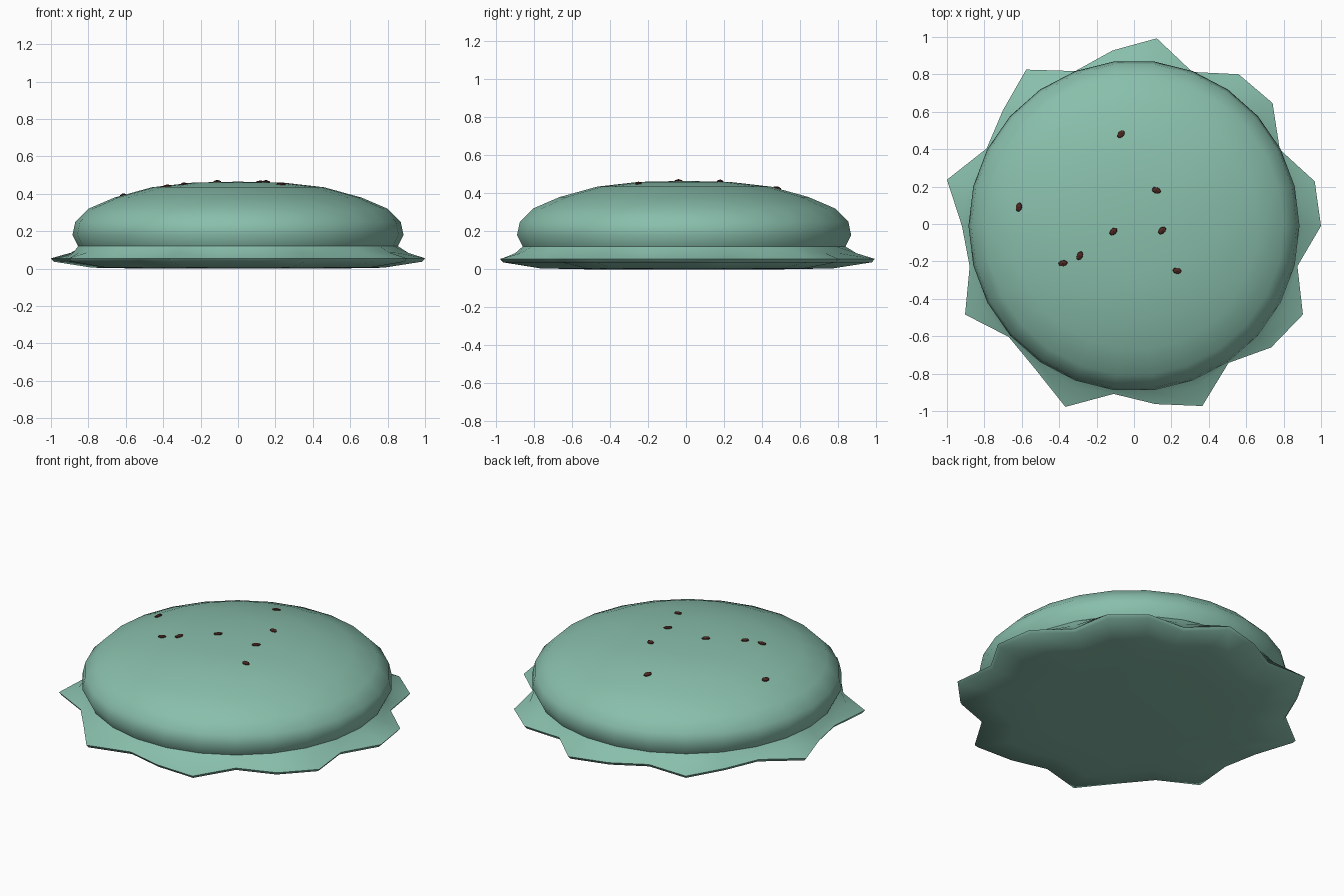
import bpy, bmesh, math
from mathutils import Vector, Matrix

if "Cube" in bpy.data.objects:
    bpy.data.objects.remove(bpy.data.objects["Cube"], do_unlink=True)


def material(name, rgb):
    m = bpy.data.materials.new(name)
    m.use_nodes = True
    m.diffuse_color = (*rgb, 1)
    node = m.node_tree.nodes["Principled BSDF"]
    node.inputs["Base Color"].default_value = (*rgb, 1)
    node.inputs["Roughness"].default_value = 0.8
    return m


def add_object(name, bm, mat):
    mesh = bpy.data.meshes.new(name)
    bmesh.ops.recalc_face_normals(bm, faces=bm.faces)
    bm.to_mesh(mesh)
    bm.free()
    mesh.materials.append(mat)
    ob = bpy.data.objects.new(name, mesh)
    bpy.context.collection.objects.link(ob)
    return ob


mint = material("mint green", (0.25, 0.52, 0.41))
brown = material("dark brown", (0.075, 0.022, 0.016))

CENTRE_Y = -0.01
# Cap profile from top to waist: radius, height
CAP = [(0.24, 0.46), (0.46, 0.435), (0.66, 0.38), (0.80, 0.32),
       (0.87, 0.25), (0.885, 0.18), (0.855, 0.12)]
TOP = 0.465
# Ragged skirt radii, one for each spoke, anticlockwise from +x
SKIRT = [1.0, 0.995, 0.88, 0.99, 0.985, 0.88, 1.01, 0.945, 0.885,
         1.015, 0.935, 0.89, 1.03, 0.92, 0.905, 1.02, 0.895, 0.93,
         1.035, 0.905, 0.96, 1.03, 0.89, 0.98, 1.02, 0.90]
N = len(SKIRT)


def ring(bm, radii, z):
    return [bm.verts.new((r * math.cos(math.tau * i / N),
                          r * math.sin(math.tau * i / N) + CENTRE_Y, z))
            for i, r in enumerate(radii)]


# Shell: domed cap, waist, ragged skirt and flat base
bm = bmesh.new()
rings = [ring(bm, [r] * N, z) for r, z in CAP]
rings.append(ring(bm, [0.86 + 0.35 * (r - 0.86) for r in SKIRT], 0.085))
rings.append(ring(bm, SKIRT, 0.055))
rings.append(ring(bm, [r * 0.985 for r in SKIRT], 0.037))
rings.append(ring(bm, [r * 0.78 for r in SKIRT], 0.005))
rings.append(ring(bm, [0.5] * N, 0.0))
for a, b in zip(rings, rings[1:]):
    for i in range(N):
        j = (i + 1) % N
        bm.faces.new((a[i], a[j], b[j], b[i]))
apex = bm.verts.new((0, CENTRE_Y, TOP))
for i in range(N):
    bm.faces.new((apex, rings[0][i], rings[0][(i + 1) % N]))
bm.faces.new(rings[-1])
shell = add_object("biscuit_shell", bm, mint)
bpy.ops.object.select_all(action="DESELECT")
shell.select_set(True)
bpy.context.view_layer.objects.active = shell
bpy.ops.object.shade_smooth_by_angle(angle=math.radians(50))


def cap_surface(r):
    """Height and outward slope of the cap at radius r."""
    profile = [(0, TOP)] + CAP
    for (r0, z0), (r1, z1) in zip(profile, profile[1:]):
        if r <= r1:
            slope = (z1 - z0) / (r1 - r0)
            return z0 + slope * (r - r0), slope


# Crumbs scattered on the cap: x, y, turn in degrees
CRUMBS = [(-0.07, 0.48, 50), (0.12, 0.18, -20), (-0.615, 0.09, 80),
          (-0.11, -0.04, 45), (0.15, -0.035, 40), (-0.38, -0.21, 10),
          (-0.29, -0.17, 65), (0.23, -0.25, -10)]
for k, (x, y, turn) in enumerate(CRUMBS, 1):
    out = Vector((x, y - CENTRE_Y, 0))
    z, slope = cap_surface(out.length)
    normal = Vector((0, 0, 1)) - out.normalized() * slope
    tilt = normal.to_track_quat("Z", "Y").to_matrix().to_4x4()
    tilt = Vector((0, 0, 1)).rotation_difference(normal).to_matrix().to_4x4()
    bm = bmesh.new()
    bmesh.ops.create_icosphere(
        bm, subdivisions=1, radius=1,
        matrix=Matrix.Translation((x, y, z)) @ tilt
        @ Matrix.Rotation(math.radians(turn), 4, "Z")
        @ Matrix.Diagonal((0.028, 0.019, 0.012, 1)))
    add_object(f"crumb_{k}", bm, brown)
